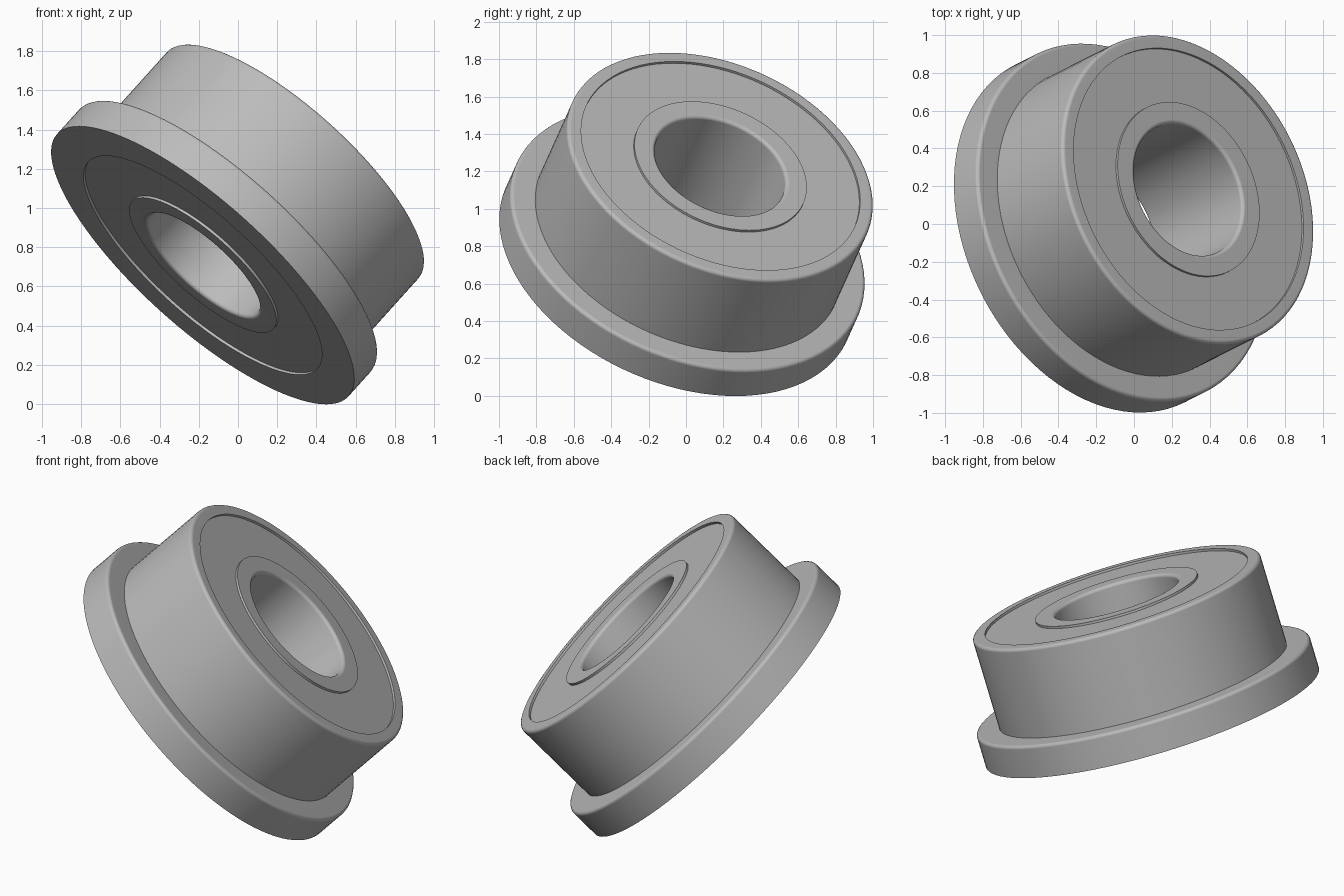
import bpy, bmesh, math
from mathutils import Vector, Matrix

if "Cube" in bpy.data.objects:
    bpy.data.objects.remove(bpy.data.objects["Cube"], do_unlink=True)

# Tilted placement: centre of the flange face and direction of the bearing axis
BASE = Vector((-0.18, -0.05, 0.708))
AXIS = Vector((0.634, 0.318, 0.705)).normalized()
PLACE = Matrix.Translation(BASE) @ AXIS.to_track_quat('Z', 'Y').to_matrix().to_4x4()

SEGMENTS = 96
HEIGHT = 0.74
FLANGE = 0.195
RECESS = 0.014
ROUND = 0.02

steel = bpy.data.materials.new("steel grey")
steel.use_nodes = True
GREY = (0.5, 0.5, 0.5, 1)
steel.diffuse_color = GREY
steel.node_tree.nodes["Principled BSDF"].inputs["Base Color"].default_value = GREY


def rounded(corners, steps=4):
    """Turn (radius, height, fillet) corners into a closed profile with arcs."""
    points = []
    for i, (r, z, fillet) in enumerate(corners):
        here = Vector((r, z))
        if not fillet:
            points.append(here)
            continue
        before = (Vector(corners[i - 1][:2]) - here).normalized() * fillet
        after = (Vector(corners[(i + 1) % len(corners)][:2]) - here).normalized() * fillet
        for s in range(steps + 1):
            t = math.pi / 2 * s / steps
            points.append(here + before * (1 - math.sin(t)) + after * (1 - math.cos(t)))
    return points


def lathe(name, corners):
    """Revolve a closed profile about the bearing axis."""
    bm = bmesh.new()
    profile = rounded(corners)
    rings = []
    for s in range(SEGMENTS):
        a = 2 * math.pi * s / SEGMENTS
        rings.append([bm.verts.new((p.x * math.cos(a), p.x * math.sin(a), p.y))
                      for p in profile])
    n = len(profile)
    for s in range(SEGMENTS):
        a, b = rings[s], rings[(s + 1) % SEGMENTS]
        for i in range(n):
            j = (i + 1) % n
            bm.faces.new((a[i], b[i], b[j], a[j]))
    bmesh.ops.recalc_face_normals(bm, faces=bm.faces)
    mesh = bpy.data.meshes.new(name)
    bm.to_mesh(mesh)
    bm.free()
    mesh.materials.append(steel)
    obj = bpy.data.objects.new(name, mesh)
    bpy.context.collection.objects.link(obj)
    obj.matrix_world = PLACE
    bpy.ops.object.select_all(action='DESELECT')
    obj.select_set(True)
    bpy.context.view_layer.objects.active = obj
    bpy.ops.object.shade_smooth_by_angle(angle=math.radians(30))
    weighted = obj.modifiers.new("weighted normals", 'WEIGHTED_NORMAL')
    weighted.keep_sharp = True
    return obj


# Outer ring with its flange
lathe("outer_ring", [
    (0.787, 0, 0), (1.0, 0, 0), (1.0, FLANGE, ROUND), (0.863, FLANGE, 0),
    (0.863, HEIGHT, ROUND), (0.787, HEIGHT, 0)])

# Inner ring around the bore
lathe("inner_ring", [
    (0.368, 0, ROUND), (0.486, 0, 0), (0.486, HEIGHT, 0), (0.368, HEIGHT, ROUND)])

# Recessed shield between the rings
lathe("shield", [
    (0.486, RECESS, 0), (0.787, RECESS, 0),
    (0.787, HEIGHT - RECESS, 0), (0.486, HEIGHT - RECESS, 0)])
